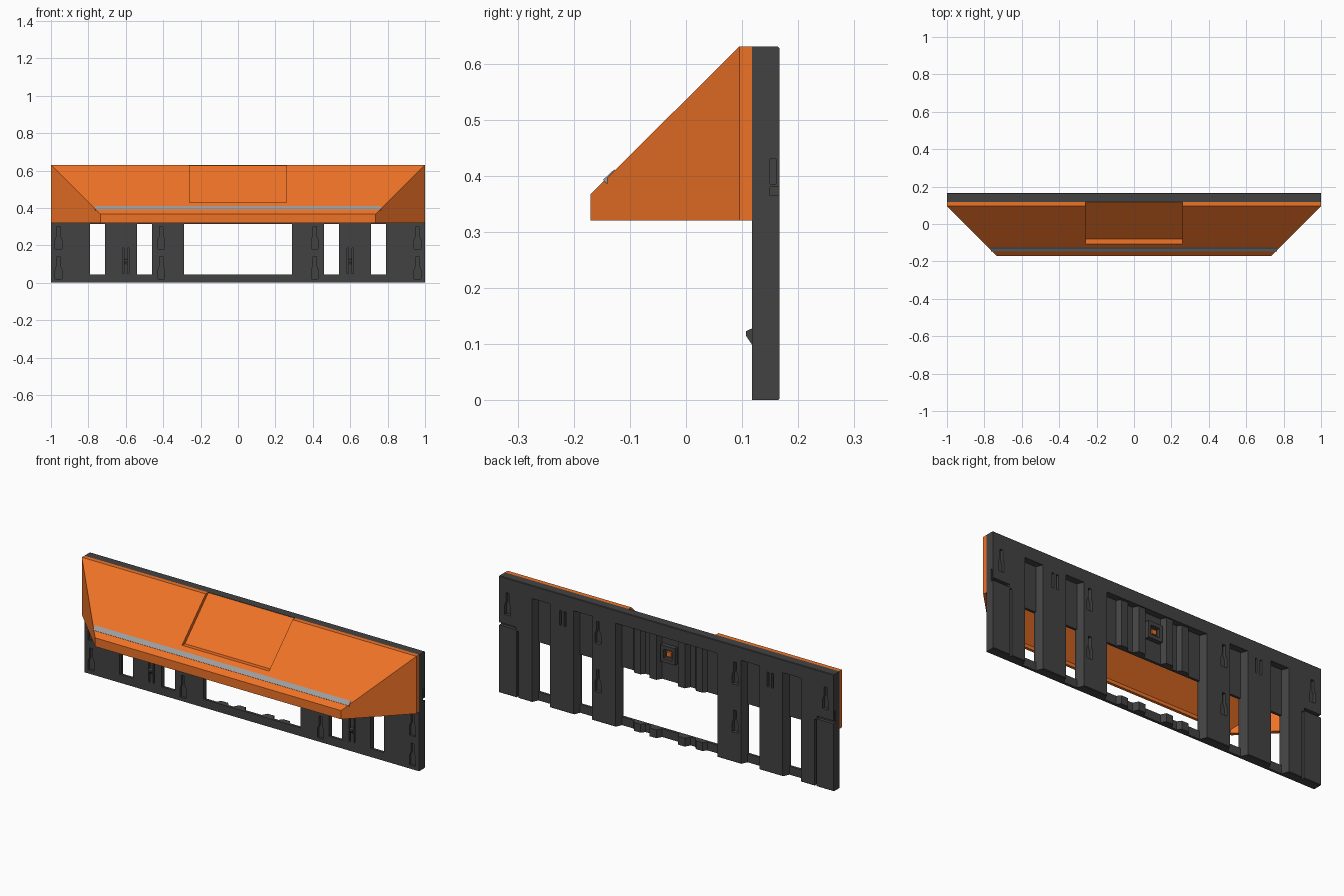
import bpy, bmesh
from mathutils import Vector

if "Cube" in bpy.data.objects:
    bpy.data.objects.remove(bpy.data.objects["Cube"])


def material(name, col):
    m = bpy.data.materials.new(name)
    m.diffuse_color = (*col, 1)
    m.use_nodes = True
    m.node_tree.nodes["Principled BSDF"].inputs["Base Color"].default_value = m.diffuse_color
    return m


DARK = material("dark_grey", (0.055, 0.055, 0.055))
ORANGE = material("orange", (0.86, 0.17, 0.02))
SILVER = material("silver", (0.33, 0.34, 0.35))

AXES = {
    'x': lambda u, v, w: (w, u, v),   # profile in yz
    'y': lambda u, v, w: (u, w, v),   # profile in xz
    'z': lambda u, v, w: (u, v, w),   # profile in xy
}


def add_prism(bm, pts, axis, a, b):
    f = AXES[axis]
    lo = [bm.verts.new(f(u, v, a)) for u, v in pts]
    hi = [bm.verts.new(f(u, v, b)) for u, v in pts]
    n = len(pts)
    faces = [bm.faces.new(lo), bm.faces.new(hi[::-1])]
    for i in range(n):
        j = (i + 1) % n
        faces.append(bm.faces.new((lo[j], lo[i], hi[i], hi[j])))
    bmesh.ops.recalc_face_normals(bm, faces=faces)


def add_box(bm, x0, x1, y0, y1, z0, z1):
    x0, x1 = min(x0, x1), max(x0, x1)
    add_prism(bm, [(x0, y0), (x1, y0), (x1, y1), (x0, y1)], 'z', z0, z1)


def add_hull(bm, sections):
    # each section: y, half width, bottom z, top z
    vs = [bm.verts.new((s * w, y, z)) for y, w, z0, z1 in sections
          for s in (-1, 1) for z in (z0, z1)]
    bmesh.ops.convex_hull(bm, input=vs)
    bmesh.ops.dissolve_limit(bm, angle_limit=0.01, verts=bm.verts[:], edges=bm.edges[:])
    bmesh.ops.recalc_face_normals(bm, faces=bm.faces[:])


def finish(bm, name, mat=None):
    me = bpy.data.meshes.new(name)
    bm.to_mesh(me)
    bm.free()
    ob = bpy.data.objects.new(name, me)
    bpy.context.collection.objects.link(ob)
    if mat:
        me.materials.append(mat)
    return ob


def boolean(ob, bm, op='DIFFERENCE'):
    tool = finish(bm, "cutter")
    tool.hide_render = True
    mod = ob.modifiers.new("bool", 'BOOLEAN')
    mod.operation, mod.solver, mod.use_self = op, 'EXACT', True
    mod.object = tool
    dg = bpy.context.evaluated_depsgraph_get()
    me = bpy.data.meshes.new_from_object(ob.evaluated_get(dg))
    ob.modifiers.clear()
    ob.data = me
    bpy.data.objects.remove(tool)


FRONT, SKIN, BACK = 0.118, 0.132, 0.167

# Backplate: ribbed cross-section extruded upward
ribs = [(-1.0, -0.79, BACK), (-0.71, -0.54, BACK), (-0.46, -0.29, BACK),
        (-0.22, -0.15, 0.152), (-0.12, -0.05, 0.16),
        (0.05, 0.12, 0.16), (0.15, 0.22, 0.152),
        (0.29, 0.46, BACK), (0.54, 0.71, BACK), (0.79, 1.0, BACK)]
profile = [(-1, FRONT)]
for a, b, y in ribs:
    if a == -1:
        profile += [(a, y), (b - 0.015, y), (b, SKIN)]
    elif b == 1:
        profile += [(a, SKIN), (a + 0.015, y), (b, y)]
    else:
        profile += [(a, SKIN), (a + 0.015, y), (b - 0.015, y), (b, SKIN)]
profile.append((1, FRONT))
bm = bmesh.new()
add_prism(bm, profile, 'z', 0, 0.6)
plate = finish(bm, "backplate", DARK)

# Solid top band and latch housing
bm = bmesh.new()
add_box(bm, -1, 1, FRONT, BACK, 0.56, 0.63)
boolean(plate, bm, 'UNION')
bm = bmesh.new()
add_box(bm, -0.042, 0.042, 0.125, 0.156, 0.42, 0.51)
boolean(plate, bm, 'UNION')

# Window openings and latch hole
bm = bmesh.new()
for a, b in [(-0.79, -0.71), (-0.54, -0.46), (-0.29, 0.29), (0.46, 0.54), (0.71, 0.79)]:
    add_box(bm, a, b, 0.1, 0.2, 0.045, 0.315)
add_box(bm, -0.026, 0.026, 0.135, 0.2, 0.44, 0.49)
boolean(plate, bm)


def add_keyhole(bm, x, z, y0, y1):
    half = [(0.018, 0), (0.018, 0.05), (0.009, 0.07), (0.009, 0.12)]
    pts = [(x + u, z + v) for u, v in half] + [(x - u, z + v) for u, v in half[::-1]]
    add_prism(bm, pts, 'y', y0, y1)


# Keyholes, clip slits, end grooves and chamfered edges
bm = bmesh.new()
for s in (-1, 1):
    for x in (0.41, 0.96):
        for z in (0.02, 0.18):
            add_keyhole(bm, s * x, z, 0.1, 0.13)
    for z in (0.16, 0.42):
        add_keyhole(bm, s * 0.41, z, 0.147, 0.2)
    add_keyhole(bm, s * 0.95, 0.43, 0.15, 0.2)
    for d in (-0.014, 0.014):
        add_box(bm, s * (0.6 + d - 0.004), s * (0.6 + d + 0.004), 0.1, 0.132, 0.05, 0.185)
        add_box(bm, s * (0.62 + d - 0.006), s * (0.62 + d + 0.006), 0.15, 0.2, 0.46, 0.54)
    add_box(bm, s * 0.9, s * 1.1, 0.15, 0.2, 0.365, 0.38)
    add_box(bm, s * 0.885, s * 0.897, 0.152, 0.2, -0.1, 0.36)
    add_box(bm, s * 0.985, s * 1.1, 0.15, 0.16, 0.385, 0.43)
for z, d in ((0, 1), (0.63, -1)):
    add_prism(bm, [(0.162, z - d * 0.002), (0.17, z + d * 0.006), (0.17, z - d * 0.002)],
              'x', -1.1, 1.1)
boolean(plate, bm)

# Spring clip pegs
for s, side in ((-1, "left"), (1, "right")):
    bm = bmesh.new()
    add_prism(bm, [(0.12, 0.095), (0.107, 0.115), (0.107, 0.123), (0.12, 0.129)],
              'x', s * 0.6 - 0.01, s * 0.6 + 0.01)
    finish(bm, "clip_peg_" + side, DARK)

# Sloping hood, hollow and open underneath
bm = bmesh.new()
add_hull(bm, [(FRONT, 1, 0.32, 0.63), (0.095, 1, 0.32, 0.63), (-0.17, 0.735, 0.32, 0.367)])
hood = finish(bm, "hood", ORANGE)
bm = bmesh.new()
add_hull(bm, [(0.13, 0.965, 0.29, 0.583), (0.09, 0.965, 0.29, 0.583),
              (-0.155, 0.72, 0.29, 0.338)])
boolean(hood, bm)

# Recessed lid panel in the slope
bm = bmesh.new()
add_prism(bm, [(-0.12, 0.43), (-0.0815, 0.4285), (0.14, 0.65), (0.1, 0.7)], 'x', -0.26, 0.26)
boolean(hood, bm)

# Lid latch seen from the back
bm = bmesh.new()
add_box(bm, -0.013, 0.013, 0.13, 0.148, 0.453, 0.476)
finish(bm, "lid_latch", ORANGE)

# Trim strip across the slope
bm = bmesh.new()
n = Vector((-0.707, 0.707))
p, q = Vector((-0.145, 0.390)), Vector((-0.126, 0.409))
pts = [p - n * 0.006, q - n * 0.006, q + n * 0.003, p + n * 0.004]
add_prism(bm, [tuple(v) for v in pts], 'x', -0.765, 0.765)
finish(bm, "trim_strip", SILVER)
